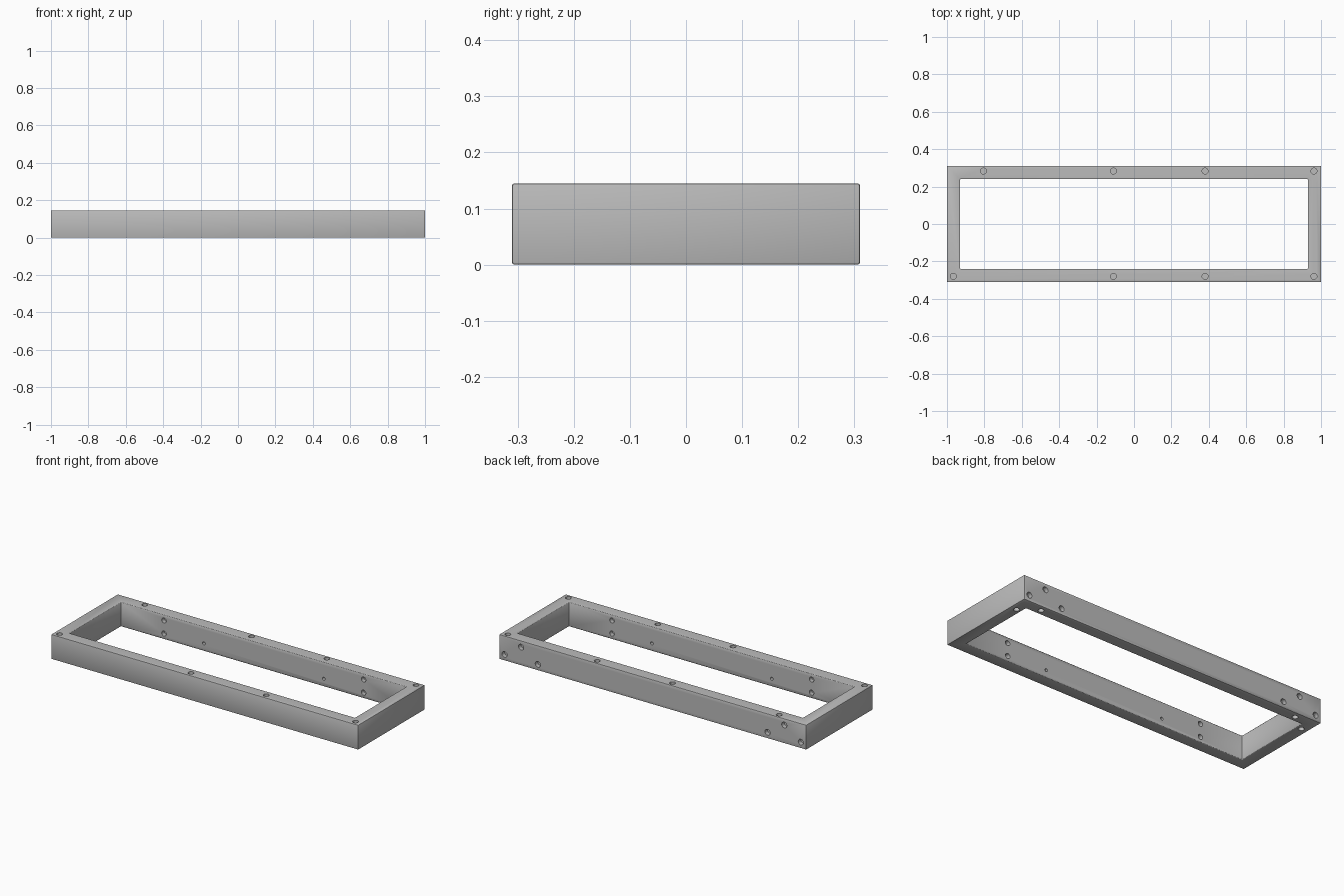
import bpy
import bmesh
from mathutils import Matrix, Vector

cube = bpy.data.objects.get("Cube")
if cube:
    bpy.data.objects.remove(cube)

LENGTH, DEPTH, HEIGHT, WALL = 2.0, 0.62, 0.145, 0.07
BACK, INNER = DEPTH / 2, DEPTH / 2 - WALL

grey = bpy.data.materials.new("plain_grey")
grey.use_nodes = True
COLOUR = (0.5, 0.5, 0.5, 1)
grey.diffuse_color = COLOUR
grey.node_tree.nodes["Principled BSDF"].inputs["Base Color"].default_value = COLOUR


def add_object(name, bm):
    mesh = bpy.data.meshes.new(name)
    bm.to_mesh(mesh)
    bm.free()
    mesh.materials.append(grey)
    obj = bpy.data.objects.new(name, mesh)
    bpy.context.collection.objects.link(obj)
    return obj


# Rectangular ring: inset the top of a flat outline, then extrude it
bm = bmesh.new()
rings = [[bm.verts.new((sx * (LENGTH / 2 - w), sy * (DEPTH / 2 - w), 0))
          for sx, sy in ((-1, -1), (1, -1), (1, 1), (-1, 1))] for w in (0, WALL)]
outer, inner = rings
for i in range(4):
    j = (i + 1) % 4
    bm.faces.new((outer[i], outer[j], inner[j], inner[i]))
result = bmesh.ops.extrude_face_region(bm, geom=bm.faces[:])
bmesh.ops.translate(bm, vec=(0, 0, HEIGHT),
                    verts=[v for v in result["geom"] if isinstance(v, bmesh.types.BMVert)])
bmesh.ops.recalc_face_normals(bm, faces=bm.faces[:])
bm.normal_update()
sharp = [e for e in bm.edges if e.calc_face_angle(0) > 1]
bmesh.ops.bevel(bm, geom=sharp, offset=0.004, segments=2, profile=0.5, affect="EDGES")
frame = add_object("rectangular_frame", bm)

# Holes: blind cylinders sunk into the surface along a direction
holes = bmesh.new()


def drill(point, direction, radius, depth):
    d = Vector(direction)
    centre = Vector(point) + d * (depth - 0.01) / 2
    matrix = Matrix.Translation(centre) @ d.to_track_quat("Z", "Y").to_matrix().to_4x4()
    bmesh.ops.create_cone(holes, cap_ends=True, segments=24, radius1=radius, radius2=radius,
                          depth=depth + 0.01, matrix=matrix)


# Top screw holes
for y, first in ((0.283, -0.805), (-0.28, -0.966)):
    for x in (first, -0.11, 0.38, 0.962):
        drill((x, y, HEIGHT), (0, 0, -1), 0.016, 0.03)

for side in (-1, 1):
    # Bolt holes near both ends of the back face
    for x, z in ((0.965, 0.036), (0.857, 0.108), (0.748, 0.036)):
        drill((side * x, BACK, z), (0, -1, 0), 0.017, 0.025)
    # Pockets underneath the rear corners
    for x, y in ((0.857, 0.273), (0.96, 0.2)):
        drill((side * x, y, 0), (0, 0, 1), 0.016, 0.03)
    # Holes on the inner faces of the long rails
    for rail in (-1, 1):
        for x, z, r in ((0.65, 0.11, 0.015), (0.65, 0.033, 0.015), (0.39, 0.045, 0.009)):
            drill((side * x, rail * INNER, z), (0, rail, 0), r, 0.025)

cutter = add_object("hole_cutter", holes)
cutter.hide_render = True
cutter.hide_viewport = True

cut = frame.modifiers.new("holes", "BOOLEAN")
cut.operation = "DIFFERENCE"
cut.solver = "EXACT"
cut.object = cutter

# Apply the cut and drop the helper
depsgraph = bpy.context.evaluated_depsgraph_get()
frame.data = bpy.data.meshes.new_from_object(frame.evaluated_get(depsgraph))
frame.modifiers.clear()
bpy.data.objects.remove(cutter)

bpy.context.view_layer.objects.active = frame
frame.select_set(True)
bpy.ops.object.shade_smooth_by_angle(angle=0.6)
